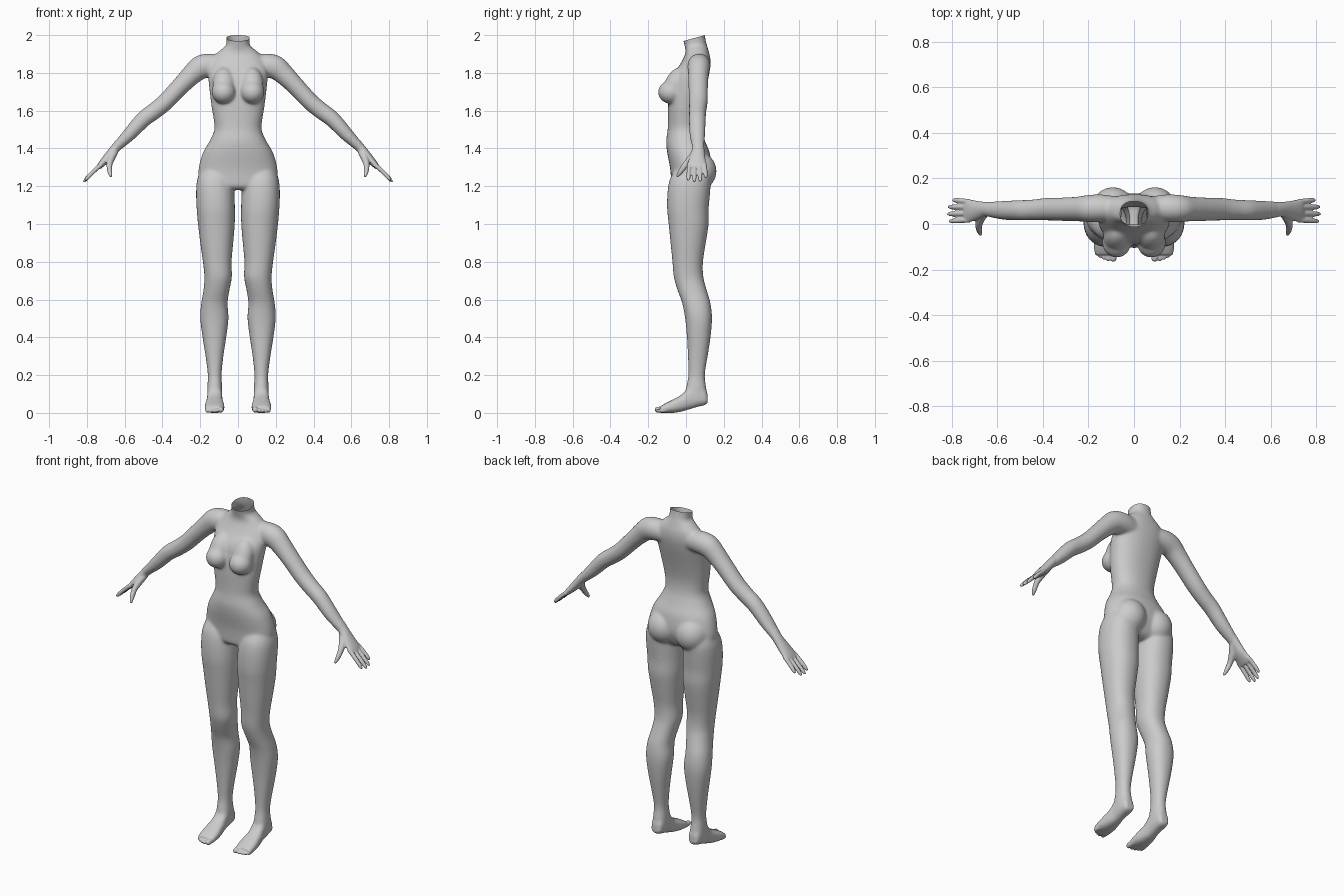
import bpy, bmesh, math
from mathutils import Vector, Matrix

if "Cube" in bpy.data.objects:
    bpy.data.objects.remove(bpy.data.objects["Cube"])

bm = bmesh.new()
SEG = 32


def smooth_rows(rows, steps=4):
    """Catmull-Rom interpolation between rows of numbers."""
    out = []
    for i in range(len(rows) - 1):
        p0, p1 = rows[max(i - 1, 0)], rows[i]
        p2, p3 = rows[i + 1], rows[min(i + 2, len(rows) - 1)]
        for s in range(steps):
            t = s / steps
            out.append([0.5 * (2 * b + (c - a) * t + (2 * a - 5 * b + 4 * c - d) * t * t
                               + (3 * b - a - 3 * c + d) * t ** 3)
                        for a, b, c, d in zip(p0, p1, p2, p3)])
    out.append(list(rows[-1]))
    return out


def loft(rings, side=1):
    """Closed skin through rings of points, mirrored in x when side is -1."""
    vs = [[bm.verts.new((p[0] * side, p[1], p[2])) for p in r] for r in rings]
    faces = [bm.faces.new(vs[0]), bm.faces.new(vs[-1])]
    for a, b in zip(vs, vs[1:]):
        n = len(a)
        for i in range(n):
            j = (i + 1) % n
            faces.append(bm.faces.new((a[i], a[j], b[j], b[i])))
    bmesh.ops.recalc_face_normals(bm, faces=faces)


def oval(u0, u1, v0, v1, power):
    """Rounded outline filling a box, as (u, v) pairs."""
    pts = []
    for i in range(SEG):
        a = 2 * math.pi * i / SEG
        c, s = math.cos(a), math.sin(a)
        c = math.copysign(abs(c) ** (2 / power), c)
        s = math.copysign(abs(s) ** (2 / power), s)
        pts.append(((u0 + u1) / 2 + c * (u1 - u0) / 2, (v0 + v1) / 2 + s * (v1 - v0) / 2))
    return pts


def upright(rows, side=1, power=2.2):
    """Rows are z, x0, x1, y_front, y_back."""
    loft([[(u, v, z) for u, v in oval(x0, x1, y0, y1, power)]
          for z, x0, x1, y0, y1 in smooth_rows(rows)], side)


def tube(rows, side=1):
    """Rows are x, y, z, thickness radius, width radius."""
    rows = smooth_rows(rows)
    pts = [Vector(r[:3]) for r in rows]
    rings = []
    for i, r in enumerate(rows):
        t = (pts[min(i + 1, len(pts) - 1)] - pts[max(i - 1, 0)]).normalized()
        ref = Vector((1, 0, 0)) if abs(t.y) > 0.9 else Vector((0, 1, 0))
        b = (ref - t * ref.dot(t)).normalized()
        n = t.cross(b)
        rings.append([pts[i] + n * u + b * v for u, v in oval(-r[3], r[3], -r[4], r[4], 2)])
    loft(rings, side)


def ellipsoid(center, radii, tilt=0.0):
    m = (Matrix.Translation(center) @ Matrix.Rotation(tilt, 4, 'X')
         @ Matrix.Diagonal((*radii, 1)))
    bmesh.ops.create_uvsphere(bm, u_segments=32, v_segments=20, radius=1, matrix=m)


def digit(base, tip, r, side, bend=0.0):
    """Rounded finger or toe."""
    a, b = Vector(base), Vector(tip)
    rows = []
    for t, k in ((0, 1), (0.35, 1), (0.7, 0.95), (0.9, 0.8), (1, 0.35)):
        p = a.lerp(b, t)
        p.z += bend * math.sin(math.pi * t)
        rows.append((*p, r * k, r * k))
    tube(rows, side)


# torso and neck: z, half width, front, back
torso = [(1.18, .12, -.05, .07), (1.2, .17, -.075, .10), (1.25, .205, -.08, .125),
         (1.3, .208, -.085, .135), (1.38, .185, -.10, .125), (1.44, .15, -.105, .10),
         (1.5, .125, -.097, .08), (1.56, .13, -.095, .075), (1.62, .14, -.095, .082),
         (1.7, .15, -.09, .10), (1.78, .158, -.075, .12), (1.84, .155, -.035, .13),
         (1.885, .13, -.01, .128), (1.915, .10, -.002, .12), (1.945, .065, -.008, .112),
         (1.97, .061, -.014, .105), (2.03, .068, -.03, .095)]
upright([(z, -w, w, f, b) for z, w, f, b in torso])

leg = [(1.30, .05, .19, -.05, .11), (1.24, .03, .215, -.085, .13), (1.17, .02, .222, -.098, .128),
       (1.08, .016, .219, -.10, .12), (1.0, .017, .212, -.092, .12), (.9, .025, .20, -.082, .105),
       (.8, .034, .186, -.072, .09), (.72, .032, .178, -.065, .092), (.65, .045, .183, -.045, .11),
       (.58, .055, .195, -.02, .13), (.5, .05, .20, -.005, .138), (.4, .062, .188, .005, .13),
       (.3, .077, .172, .01, .115), (.2, .087, .16, .012, .10), (.13, .083, .163, .0, .108),
       (.08, .085, .16, .0, .11)]

# foot: y, inner x, outer x, sole, top
foot = [(.115, .10, .145, .055, .10), (.10, .088, .157, .042, .13), (.06, .083, .163, .032, .15),
        (.02, .083, .163, .02, .145), (-.02, .08, .168, .008, .10), (-.07, .073, .175, 0, .07),
        (-.11, .073, .175, 0, .05), (-.135, .078, .17, 0, .035)]

arm = [(.07, .07, 1.835, .055, .05), (.14, .07, 1.84, .062, .06), (.195, .068, 1.83, .064, .06),
       (.24, .066, 1.795, .056, .055), (.30, .065, 1.735, .049, .052), (.38, .065, 1.65, .046, .05),
       (.44, .062, 1.60, .045, .046), (.50, .06, 1.555, .043, .045), (.57, .06, 1.48, .037, .042),
       (.62, .063, 1.43, .029, .036), (.65, .065, 1.40, .025, .032), (.69, .06, 1.352, .023, .042),
       (.725, .058, 1.315, .017, .05), (.74, .058, 1.298, .012, .048)]

for side in (1, -1):
    upright(leg, side)
    loft([[(u, y, v) for u, v in oval(x0, x1, z0, z1, 2.5)]
          for y, x0, x1, z0, z1 in smooth_rows(foot)], side)
    # toes
    for x, y, r in ((.091, -.165, .016), (.114, -.163, .011), (.132, -.157, .0105),
                    (.148, -.149, .010), (.162, -.138, .010)):
        digit((x, -.10, r + .004), (x, y, r), r, side)
    tube(arm, side)
    # fingers and thumb
    for y0, y1, x, z in ((.018, .012, .81, 1.23), (.046, .044, .818, 1.222),
                         (.074, .075, .815, 1.225), (.098, .105, .795, 1.245)):
        digit((.72, y0, 1.318), (x, y1, z), .0115, side, .004)
    tube([(.652, .055, 1.385, .02, .02), (.672, .025, 1.345, .019, .02),
          (.681, -.005, 1.31, .015, .016), (.678, -.03, 1.275, .012, .013),
          (.672, -.048, 1.25, .006, .006)], side)
    # breasts and buttocks
    ellipsoid((side * .075, -.06, 1.735), (.06, .055, .10), -.4)
    ellipsoid((side * .076, -.08, 1.698), (.064, .068, .062))
    ellipsoid((side * .092, .065, 1.28), (.095, .097, .10))

# fuse all parts into one skin
mesh = bpy.data.meshes.new("body")
bm.to_mesh(mesh)
bm.free()
body = bpy.data.objects.new("body", mesh)
bpy.context.collection.objects.link(body)
remesh = body.modifiers.new("fuse", 'REMESH')
remesh.mode = 'VOXEL'
remesh.voxel_size = 0.0045
deps = bpy.context.evaluated_depsgraph_get()
skin = bpy.data.meshes.new_from_object(body.evaluated_get(deps))
body.modifiers.clear()
body.data = skin

# soften the joins, keeping fingers and toes crisp
bm = bmesh.new()
bm.from_mesh(skin)
soft = [v for v in bm.verts if abs(v.co.x) < .64 and v.co.z > .07 and v.co.z < 1.99]
for _ in range(22):
    bmesh.ops.smooth_vert(bm, verts=soft, factor=.5, use_axis_x=True, use_axis_y=True,
                          use_axis_z=True)
bmesh.ops.smooth_vert(bm, verts=bm.verts, factor=.5, use_axis_x=True, use_axis_y=True,
                      use_axis_z=True)
# open slanted neck
bmesh.ops.bisect_plane(bm, geom=bm.verts[:] + bm.edges[:] + bm.faces[:],
                       plane_co=(0, .10, 2.0), plane_no=(0, -.032, .116), clear_outer=True)
bm.to_mesh(skin)
bm.free()
skin.shade_smooth()
reduce = body.modifiers.new("reduce", 'DECIMATE')
reduce.ratio = 0.3

grey = bpy.data.materials.new("plain grey")
grey.diffuse_color = (.6, .6, .6, 1)
grey.use_nodes = True
grey.node_tree.nodes["Principled BSDF"].inputs["Base Color"].default_value = grey.diffuse_color
skin.materials.clear()
skin.materials.append(grey)
